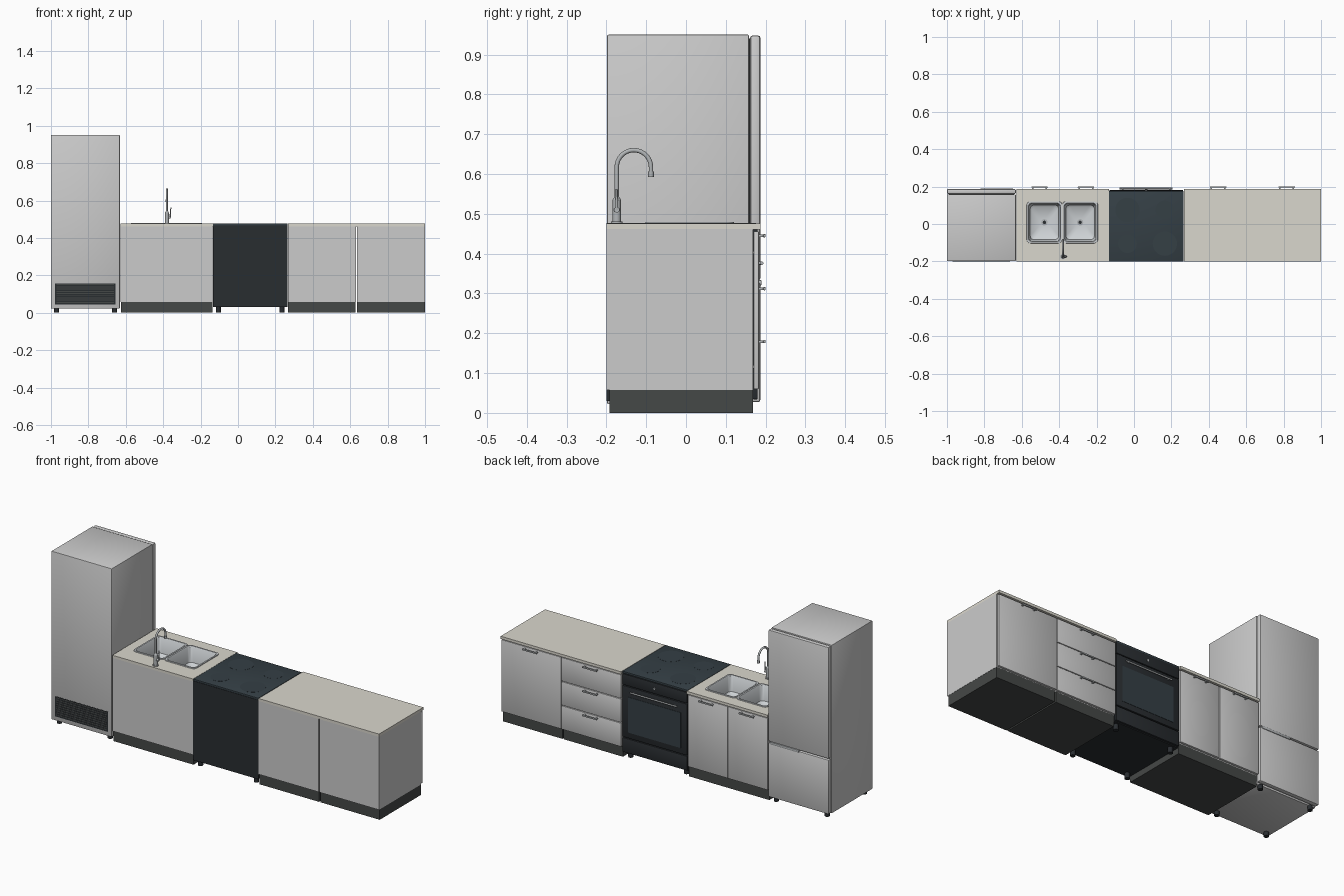
import bpy, bmesh, math
from mathutils import Vector

if "Cube" in bpy.data.objects:
    bpy.data.objects.remove(bpy.data.objects["Cube"])


def mat(name, rgb):
    m = bpy.data.materials.new(name)
    m.diffuse_color = (*rgb, 1)
    m.use_nodes = True
    m.node_tree.nodes["Principled BSDF"].inputs["Base Color"].default_value = m.diffuse_color
    return m


STONE = mat("stone", (0.70, 0.68, 0.61))
PLINTH = mat("plinth_dark", (0.06, 0.065, 0.063))
OVEN = mat("oven_black", (0.022, 0.026, 0.03))
GLASS = mat("dark_glass", (0.035, 0.05, 0.06))
METAL = mat("metal", (0.45, 0.47, 0.48))
STEEL = mat("steel", (0.62, 0.65, 0.67))


def finish(name, bm, material=None, smooth=False):
    bmesh.ops.recalc_face_normals(bm, faces=bm.faces[:])
    me = bpy.data.meshes.new(name)
    bm.to_mesh(me)
    bm.free()
    ob = bpy.data.objects.new(name, me)
    bpy.context.collection.objects.link(ob)
    if material:
        me.materials.append(material)
    if smooth:
        bpy.ops.object.select_all(action='DESELECT')
        ob.select_set(True)
        bpy.context.view_layer.objects.active = ob
        bpy.ops.object.shade_smooth_by_angle(angle=math.radians(35))
    return ob


def box(name, x, y, z, material=None, bevel=0.0):
    bm = bmesh.new()
    bmesh.ops.create_cube(bm, size=1)
    for v in bm.verts:
        v.co = Vector([(a + b) / 2 + c * (b - a) for (a, b), c in zip((x, y, z), v.co)])
    if bevel:
        bmesh.ops.bevel(bm, geom=bm.edges[:], offset=bevel, segments=2, profile=0.5, affect='EDGES')
    return finish(name, bm, material, bool(bevel))


def cyl(name, a, b, r, material=None, r2=None, n=20):
    a, b = Vector(a), Vector(b)
    bm = bmesh.new()
    bmesh.ops.create_cone(bm, cap_ends=True, segments=n, radius1=r,
                          radius2=r if r2 is None else r2, depth=(b - a).length)
    rot = (b - a).to_track_quat('Z', 'Y')
    for v in bm.verts:
        v.co = rot @ v.co + (a + b) / 2
    return finish(name, bm, material, True)


def tube(name, pts, r, material):
    cu = bpy.data.curves.new(name, 'CURVE')
    cu.dimensions = '3D'
    cu.bevel_depth, cu.bevel_resolution, cu.use_fill_caps = r, 4, True
    sp = cu.splines.new('POLY')
    sp.points.add(len(pts) - 1)
    for p, q in zip(sp.points, pts):
        p.co = (*q, 1)
    cu.materials.append(material)
    ob = bpy.data.objects.new(name, cu)
    bpy.context.collection.objects.link(ob)
    bpy.ops.object.select_all(action='DESELECT')
    ob.select_set(True)
    bpy.context.view_layer.objects.active = ob
    bpy.ops.object.convert(target='MESH')
    bpy.ops.object.shade_smooth_by_angle(angle=math.radians(35))


def basin(name, cx, cy, rings):
    # loft rounded rectangles (half width, half depth, corner radius, z)
    bm = bmesh.new()
    prev = None
    for hw, hd, r, z in rings:
        cur = []
        for k, (sx, sy) in enumerate(((1, 1), (-1, 1), (-1, -1), (1, -1))):
            for i in range(6):
                t = math.pi / 2 * (k + i / 5)
                cur.append(bm.verts.new((cx + sx * (hw - r) + r * math.cos(t),
                                         cy + sy * (hd - r) + r * math.sin(t), z)))
        if prev:
            for i in range(24):
                j = (i + 1) % 24
                bm.faces.new((prev[i], prev[j], cur[j], cur[i]))
        prev = cur
    bm.faces.new(prev)
    return finish(name, bm, STEEL, True)


def handle(name, cx, z):
    box(name, (cx - 0.044, cx + 0.044), (0.194, 0.2), (z - 0.004, z + 0.004), METAL, 0.0015)
    for s in (-1, 1):
        box(name + "_post", (cx + s * 0.036 - 0.004, cx + s * 0.036 + 0.004),
            (0.181, 0.196), (z - 0.003, z + 0.003), METAL)


def cabinet(name, x0, x1):
    # open-topped carcass on a recessed plinth
    t, z = 0.008, (0.058, 0.462)
    box(name + "_plinth", (x0 + 0.001, x1 - 0.001), (-0.192, 0.168), (0, 0.06), PLINTH)
    box(name + "_left_side", (x0, x0 + t), (-0.2, 0.168), z)
    box(name + "_right_side", (x1 - t, x1), (-0.2, 0.168), z)
    box(name + "_back", (x0 + t, x1 - t), (-0.2, -0.192), z)
    box(name + "_floor", (x0 + t, x1 - t), (-0.192, 0.168), (0.058, 0.068))


def front(name, x, z, hx):
    box(name, x, (0.17, 0.183), z, None, 0.002)
    handle(name + "_handle", hx, z[1] - 0.011)


def feet(name, xs, ys, top):
    for x in xs:
        for y in ys:
            cyl(name, (x, y, 0), (x, y, top), 0.013, OVEN)


# fridge
box("fridge_body", (-1, -0.632), (-0.198, 0.158), (0.022, 0.95), None, 0.003)
box("fridge_lower_door", (-1, -0.632), (0.161, 0.187), (0.027, 0.327), None, 0.006)
box("fridge_upper_door", (-1, -0.632), (0.161, 0.187), (0.333, 0.948), None, 0.006)
box("fridge_door_core", (-0.99, -0.642), (0.155, 0.165), (0.035, 0.94), PLINTH)
box("fridge_handle", (-0.82, -0.645), (0.176, 0.19), (0.32, 0.334), METAL, 0.003)
feet("fridge_foot", (-0.97, -0.66), (-0.17, 0.155), 0.025)
box("fridge_vent", (-0.978, -0.654), (-0.199, -0.19), (0.045, 0.156), OVEN)
for i in range(9):
    z = 0.053 + i * 0.0118
    box("vent_slat", (-0.97, -0.662), (-0.2, -0.197), (z, z + 0.005), PLINTH)

# sink cabinet with two doors
cabinet("sink_cabinet", -0.627, -0.136)
front("sink_left_door", (-0.625, -0.383), (0.06, 0.456), -0.505)
front("sink_right_door", (-0.38, -0.138), (0.06, 0.456), -0.257)

# sink counter with cut-outs
counter = box("sink_counter", (-0.627, -0.135), (-0.2, 0.187), (0.461, 0.476), STONE)
SX, CY = (-0.479, -0.288), 0.009
for cx in SX:
    cut = box("cutter", (cx - 0.085, cx + 0.085), (CY - 0.1, CY + 0.1), (0.4, 0.55))
    cut.hide_render = True
    m = counter.modifiers.new("hole", 'BOOLEAN')
    m.object, m.operation, m.solver = cut, 'DIFFERENCE', 'EXACT'
    bpy.context.view_layer.objects.active = counter
    bpy.ops.object.modifier_apply(modifier="hole")
    bpy.data.objects.remove(cut)

# basins and drains
for cx in SX:
    basin("sink_basin", cx, CY, [
        (0.095, 0.112, 0.02, 0.476), (0.094, 0.111, 0.019, 0.48), (0.086, 0.103, 0.018, 0.48),
        (0.083, 0.1, 0.018, 0.476), (0.076, 0.092, 0.02, 0.395), (0.066, 0.082, 0.02, 0.386),
        (0.016, 0.016, 0.0159, 0.381)])
    cyl("drain", (cx, CY, 0.37), (cx, CY, 0.384), 0.017, METAL)
    cyl("drain_plug", (cx, CY, 0.383), (cx, CY, 0.387), 0.009, OVEN)

# faucet
FX, FY = -0.38, -0.174
cyl("faucet_flange", (FX, FY, 0.475), (FX, FY, 0.481), 0.015, METAL)
cyl("faucet_base", (FX, FY, 0.48), (FX, FY, 0.535), 0.0105, METAL)
cyl("faucet_collar", (FX, FY, 0.535), (FX, FY, 0.543), 0.0105, METAL, 0.006)
arc = [(FX, FY + 0.043 - 0.043 * math.cos(math.pi * i / 20),
        0.617 + 0.043 * math.sin(math.pi * i / 20)) for i in range(21)]
tube("faucet_neck", [(FX, FY, 0.53)] + arc + [(FX, FY + 0.086, 0.6)], 0.0055, METAL)
cyl("faucet_nozzle", (FX, FY + 0.086, 0.592), (FX, FY + 0.086, 0.606), 0.007, METAL)
cyl("faucet_lever_hub", (FX, FY, 0.51), (FX + 0.02, FY, 0.51), 0.007, METAL)
cyl("faucet_lever", (FX + 0.017, FY, 0.51), (FX + 0.021, FY, 0.562), 0.0035, METAL, 0.0025)

# oven
box("oven_body", (-0.134, 0.264), (-0.2, 0.168), (0.03, 0.466), OVEN)
box("cooktop", (-0.134, 0.264), (-0.2, 0.177), (0.466, 0.477), GLASS, 0.002)
for x, y, r in ((-0.035, -0.105, 0.05), (0.165, -0.105, 0.065), (-0.035, 0.075, 0.065), (0.165, 0.075, 0.05)):
    cyl("burner_zone", (x, y, 0.4765), (x, y, 0.4775), r, GLASS, n=40)
box("control_panel", (-0.132, 0.262), (0.168, 0.18), (0.405, 0.465), OVEN, 0.002)
cyl("oven_button", (0.065, 0.178, 0.434), (0.065, 0.184, 0.434), 0.006, METAL)
box("oven_door", (-0.132, 0.262), (0.168, 0.181), (0.118, 0.401), OVEN, 0.002)
box("oven_window", (-0.095, 0.225), (0.18, 0.1825), (0.15, 0.345), GLASS)
box("oven_drawer", (-0.132, 0.262), (0.168, 0.18), (0.034, 0.113), OVEN, 0.002)
cyl("oven_handle", (-0.077, 0.19, 0.376), (0.207, 0.19, 0.376), 0.0045, METAL)
for x in (-0.06, 0.19):
    cyl("oven_handle_post", (x, 0.178, 0.376), (x, 0.19, 0.376), 0.004, METAL)
feet("oven_foot", (-0.105, 0.235), (-0.175, 0.145), 0.032)

# drawer unit and end cabinet under one counter
cabinet("drawer_cabinet", 0.266, 0.63)
cabinet("end_cabinet", 0.636, 1.0)
for i in range(3):
    z = 0.06 + i * 0.133
    front("drawer", (0.268, 0.631), (z, z + 0.13), 0.45)
front("end_door", (0.635, 0.998), (0.06, 0.456), 0.816)
box("right_counter", (0.266, 1.0), (-0.2, 0.187), (0.461, 0.476), STONE)
